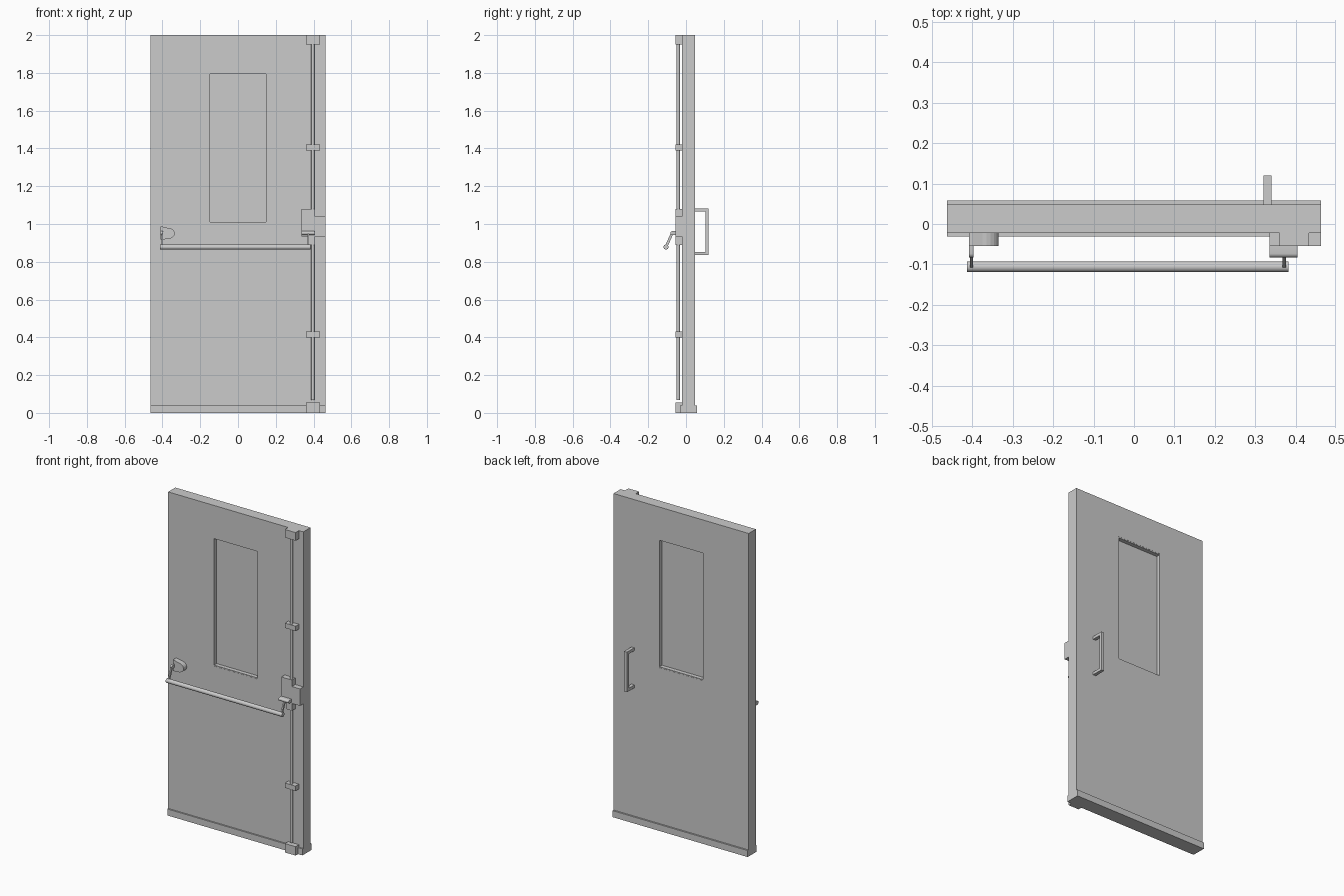
import bpy, bmesh, math

if "Cube" in bpy.data.objects:
    bpy.data.objects.remove(bpy.data.objects["Cube"])


def finish(name, bm, smooth=False):
    bmesh.ops.recalc_face_normals(bm, faces=bm.faces)
    mesh = bpy.data.meshes.new(name)
    bm.to_mesh(mesh)
    bm.free()
    obj = bpy.data.objects.new(name, mesh)
    bpy.context.collection.objects.link(obj)
    if smooth:
        bpy.ops.object.select_all(action='DESELECT')
        obj.select_set(True)
        bpy.context.view_layer.objects.active = obj
        bpy.ops.object.shade_smooth_by_angle(angle=math.radians(35))
    return obj


def box(name, x, y, z):
    bm = bmesh.new()
    bmesh.ops.create_cube(bm, size=1)
    for v in bm.verts:
        v.co = [lo + (c + 0.5) * (hi - lo) for c, (lo, hi) in zip(v.co, (x, y, z))]
    return finish(name, bm)


def prism(name, pts, axis, lo, hi, smooth=False):
    """Extrude a 2D outline along the given axis (0=x, 1=y, 2=z)."""
    def at(p, h):
        c = list(p)
        c.insert(axis, h)
        return c
    bm = bmesh.new()
    a = [bm.verts.new(at(p, lo)) for p in pts]
    b = [bm.verts.new(at(p, hi)) for p in pts]
    bm.faces.new(a)
    bm.faces.new(b)
    for i in range(len(pts)):
        j = (i + 1) % len(pts)
        bm.faces.new((a[i], a[j], b[j], b[i]))
    return finish(name, bm, smooth)


def circle(cx, cy, r, n=16):
    return [(cx + r * math.cos(2 * math.pi * i / n), cy + r * math.sin(2 * math.pi * i / n))
            for i in range(n)]


W, FRONT, BACK = 0.463, -0.022, 0.048
WX, WZ0, WZ1 = 0.155, 1.005, 1.80

# Door leaf: four slabs' worth of surface as one rectangular ring around the window
bm = bmesh.new()
rings = []
for y in (FRONT, BACK):
    rings.append([[bm.verts.new((x, y, z)) for x, z in pts] for pts in (
        [(-W, 0), (W, 0), (W, 2), (-W, 2)],
        [(-WX, WZ0), (WX, WZ0), (WX, WZ1), (-WX, WZ1)])])
(fo, fi), (bo, bi) = rings
for i in range(4):
    j = (i + 1) % 4
    for a, b in ((fo, fi), (bo, bi), (fo, bo), (fi, bi)):
        bm.faces.new((a[i], a[j], b[j], b[i]))
finish("door_leaf", bm)

# Window pane and thin glazing beads on both sides
box("window_pane", (-WX, WX), (0.004, 0.022), (WZ0, WZ1))
t = 0.006
for side, y in (("front", (-0.021, 0.004)), ("back", (0.022, 0.047))):
    for x in (-WX, WX - t):
        box(f"window_bead_{side}_upright", (x, x + t), y, (WZ0, WZ1))
    for z in (WZ0, WZ1 - t):
        box(f"window_bead_{side}_rail", (-WX + t, WX - t), y, (z, z + t))

# Bottom weather strip
box("bottom_sweep", (-W, W), (-0.031, 0.058), (0, 0.04))

# Vertical rods with end latches and guides
for name, z in (("upper_rod", (1.06, 1.96)), ("lower_rod", (0.068, 0.90))):
    prism(name, circle(0.396, -0.041, 0.0085), 2, *z, smooth=True)
for name, z in (("top_latch", (1.95, 2.0)), ("upper_guide", (1.39, 1.42)),
                ("lower_guide", (0.40, 0.43)), ("bottom_latch", (0, 0.055))):
    box(name, (0.36, 0.433), (-0.055, FRONT), z)

# Central lock case, side strike and rod coupling
prism("lock_case", [(0.335, 0.935), (W, 0.935), (W, 1.04), (0.408, 1.04),
                    (0.408, 1.08), (0.335, 1.08)], 1, -0.055, FRONT)
box("rod_coupling", (0.37, 0.408), (-0.055, FRONT), (0.89, 0.935))


def pivot_outline():
    cap = [(-0.073 + 0.01 * math.sin(a), 0.952 + 0.01 * math.cos(a))
           for a in [math.pi * i / 8 + math.pi for i in range(9)]]
    return [(-0.054, 0.962), (-0.054, 0.942)] + cap


# Arm pivots projecting from the lock case and the hinge-side plate
for name, x in (("right_pivot", (0.335, 0.405)), ("left_pivot", (-0.409, -0.397))):
    prism(name, pivot_outline(), 0, *x, smooth=True)

# Rounded hinge-side mounting plate
plate = [(-0.409, 0.918)]
plate += [(-0.375 + 0.040 * math.cos(a), 0.950 + 0.030 * math.sin(a))
          for a in [-math.pi / 2 + math.pi * i / 12 for i in range(13)]]
plate += [(-0.40, 0.986), (-0.409, 0.986)]
prism("left_mount_plate", plate, 1, -0.054, FRONT)

# Push bar with two swinging arms
prism("push_bar", circle(-0.106, 0.878, 0.0133), 0, -0.413, 0.383, smooth=True)
py, pz, by, bz = -0.073, 0.952, -0.106, 0.878
length = math.hypot(by - py, bz - pz)
ny, nz = (bz - pz) / length * 0.007, -(by - py) / length * 0.007
arm = [(py + ny, pz + nz), (by + ny, bz + nz), (by - ny, bz - nz), (py - ny, pz - nz)]
for name, x in (("left_arm", -0.402), ("right_arm", 0.372)):
    prism(name, arm, 0, x - 0.004, x + 0.004)

# Pull handle on the back: a squared C profile
prism("pull_handle", [(BACK, 0.835), (0.12, 0.835), (0.12, 1.083), (BACK, 1.083),
                      (BACK, 1.065), (0.102, 1.065), (0.102, 0.853), (BACK, 0.853)],
      0, 0.32, 0.34)
